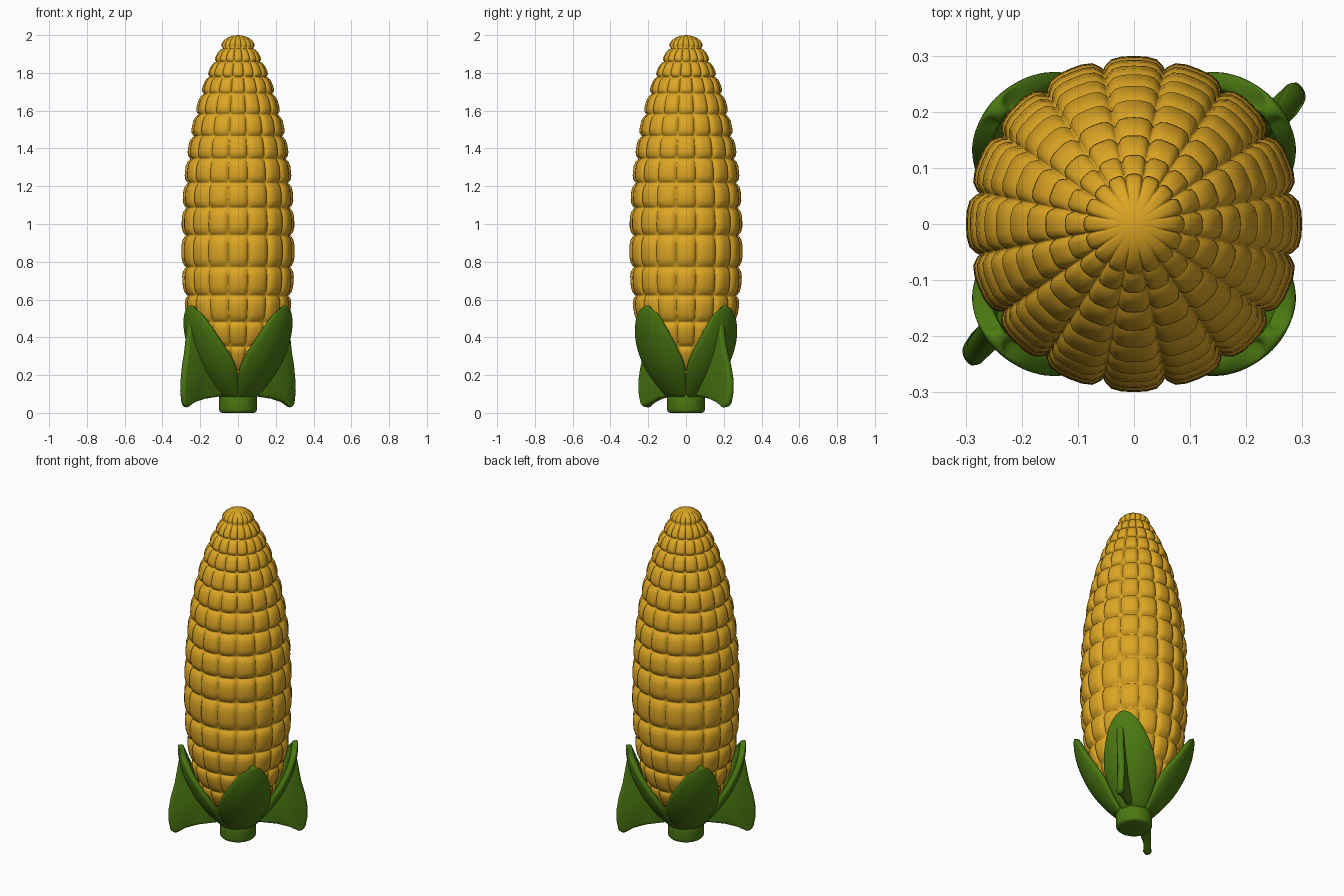
import bpy, bmesh, math
from math import sin, cos, pi, radians

if "Cube" in bpy.data.objects:
    bpy.data.objects.remove(bpy.data.objects["Cube"])


def material(name, rgb):
    m = bpy.data.materials.new(name)
    m.diffuse_color = (*rgb, 1)
    m.use_nodes = True
    m.node_tree.nodes["Principled BSDF"].inputs["Base Color"].default_value = m.diffuse_color
    return m


YELLOW = material("corn yellow", (0.72, 0.38, 0.018))
GREEN = material("husk green", (0.07, 0.19, 0.006))


def make(name, bm, mat):
    bmesh.ops.recalc_face_normals(bm, faces=bm.faces)
    me = bpy.data.meshes.new(name)
    bm.to_mesh(me)
    bm.free()
    for p in me.polygons:
        p.use_smooth = True
    me.materials.append(mat)
    ob = bpy.data.objects.new(name, me)
    bpy.context.collection.objects.link(ob)
    return ob


def skin(bm, rings, closed):
    # quads between successive rows of vertices
    for a, b in zip(rings, rings[1:]):
        n = len(a)
        for i in range(n if closed else n - 1):
            j = (i + 1) % n
            bm.faces.new((a[i], a[j], b[j], b[i]))


# Cob: (height, crest radius) at each groove between kernel rings
GROOVES = [(0.08, .09), (.22, .17), (.35, .232), (.48, .268), (.62, .289),
           (.77, .299), (.94, .3), (1.085, .296), (1.217, .287), (1.345, .273),
           (1.465, .254), (1.58, .23), (1.69, .2), (1.78, .168), (1.86, .133),
           (1.93, .095)]
COLS, SEG = 16, 8
STEPS = [sin(pi / 2 * (2 * k / SEG - 1)) for k in range(SEG)]  # dense at grooves


def cob_ring(bm, z, r, v, depth):
    ring = []
    for c in range(COLS):
        for u in STEPS:
            a = (c + u / 2) * 2 * pi / COLS
            dip = depth * min(1.15, abs(u) ** 5 * 0.8 + abs(v) ** 4)
            ring.append(bm.verts.new(((r - dip) * cos(a), (r - dip) * sin(a), z)))
    return ring


bm = bmesh.new()
rings = []
for (z0, r0), (z1, r1) in zip(GROOVES, GROOVES[1:]):
    for v in STEPS:
        t = (v + 1) / 2
        r = r0 + (r1 - r0) * t
        rings.append(cob_ring(bm, z0 + (z1 - z0) * t, r, v, 0.012 + 0.04 * r))
for k in range(7):  # rounded top
    a = k / 7 * pi / 2
    rings.append(cob_ring(bm, 1.93 + .07 * sin(a), .093 * cos(a),
                          max(0, 1 - k / 2), .014 * cos(a) ** 2))
skin(bm, rings, True)
bm.faces.new(rings[0])
tip = bm.verts.new((0, 0, 2))
last = rings[-1]
for i in range(len(last)):
    bm.faces.new((last[i], last[(i + 1) % len(last)], tip))
make("corn_cob", bm, YELLOW)

# Stalk
bm = bmesh.new()
bmesh.ops.create_cone(bm, cap_ends=True, segments=48, radius1=.1, radius2=.1, depth=.12)
bmesh.ops.translate(bm, verts=bm.verts, vec=(0, 0, .06))
ob = make("stalk", bm, GREEN)
bev = ob.modifiers.new("round", 'BEVEL')
bev.width, bev.segments = .018, 3

# Husk leaves: (height, radius, half angle) rows
ROWS = [(.07, .09, 44), (.13, .15, 45), (.2, .21, 46), (.27, .255, 43), (.35, .293, 34),
        (.43, .32, 25), (.5, .333, 18), (.55, .335, 11), (.572, .333, 5)]


def leaf(name, angle, tilt):
    bm = bmesh.new()
    rows = []
    for z, r, half in ROWS:
        row = []
        for k in range(9):
            s = k / 4 - 1
            a = radians(angle + tilt * (z - .2) / .37 + half * s)
            rr = r * (1 - .1 * s * s * half / 45)
            row.append(bm.verts.new((rr * cos(a), rr * sin(a), z - .012 * s * s)))
        rows.append(row)
    skin(bm, rows, False)
    ob = make(name, bm, GREEN)
    if sum(p.normal.x * p.center.x + p.normal.y * p.center.y for p in ob.data.polygons) < 0:
        ob.data.flip_normals()
    sol = ob.modifiers.new("thickness", 'SOLIDIFY')
    sol.thickness, sol.offset = .035, -1
    sub = ob.modifiers.new("smooth", 'SUBSURF')
    sub.levels = sub.render_levels = 2


# Folded fins standing out from two opposite leaves: (radius, height) outline
FIN = [(.3, .53), (.328, .46), (.338, .4), (.352, .32), (.372, .25), (.384, .18),
       (.386, .11), (.374, .05), (.355, .028), (.335, .03), (.29, .055), (.22, .075),
       (.1, .09), (.13, .16), (.2, .26), (.26, .4)]


def fin(name, angle):
    bm = bmesh.new()
    sides = []
    for off in (-.02, .02):
        side = []
        for r, z in FIN:
            a = radians(angle + 60 * max(0, r - .33))
            side.append(bm.verts.new((r * cos(a) - off * sin(a),
                                      r * sin(a) + off * cos(a), z)))
        sides.append(side)
    skin(bm, sides, True)
    for side in sides:
        bm.faces.new(side)
    ob = make(name, bm, GREEN)
    bev = ob.modifiers.new("round", 'BEVEL')
    bev.width, bev.segments = .016, 3


for i, (angle, tilt) in enumerate([(45, -5), (135, 5), (225, -5), (315, 5)]):
    leaf(f"husk_leaf_{i + 1}", angle, tilt)
fin("husk_fin_back", 36)
fin("husk_fin_front", 216)
